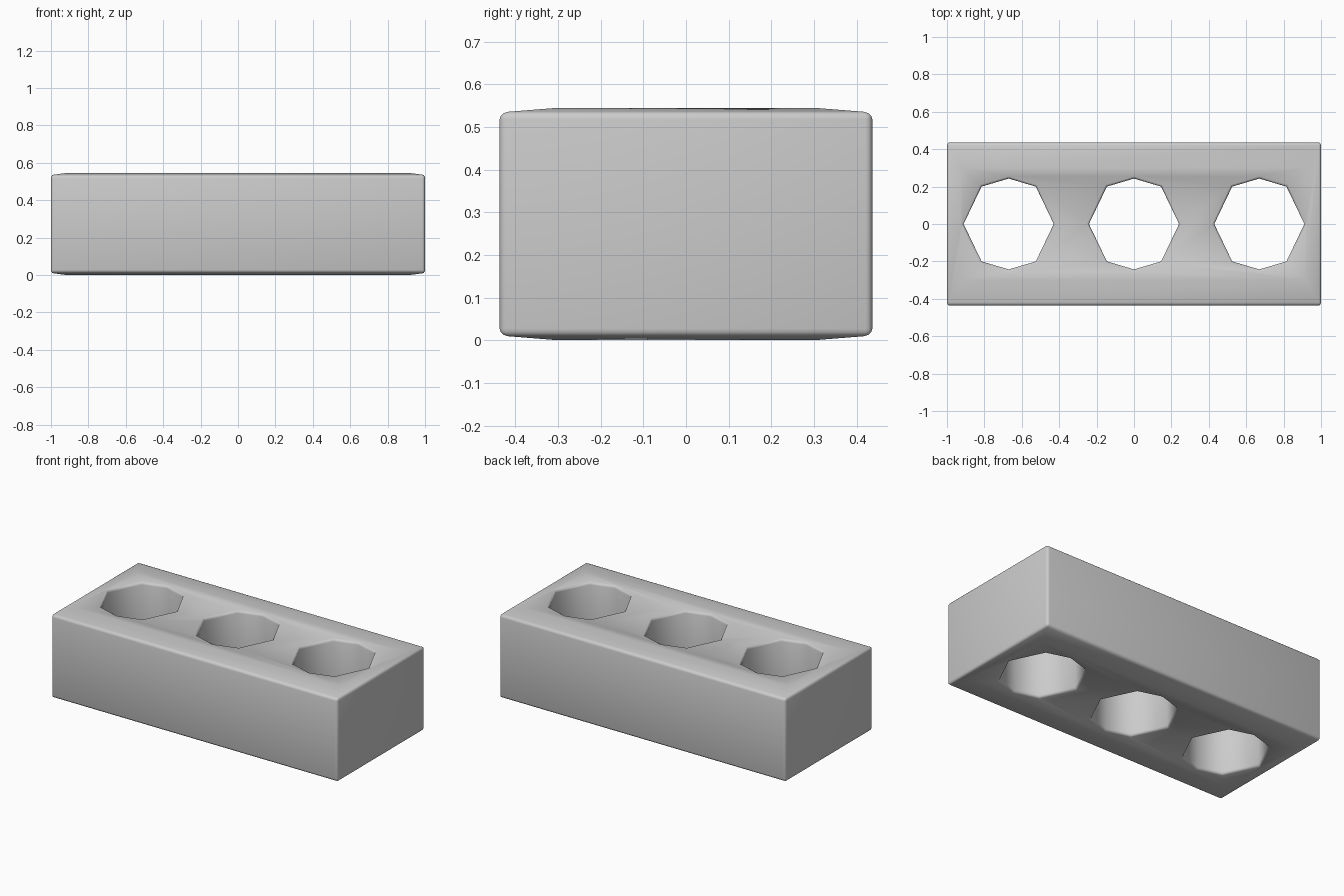
import bpy, bmesh
from math import radians

if "Cube" in bpy.data.objects:
    bpy.data.objects.remove(bpy.data.objects["Cube"])


def loft(name, rings):
    """Closed solid through a stack of equal-length point rings."""
    bm = bmesh.new()
    loops = [[bm.verts.new(p) for p in ring] for ring in rings]
    n = len(loops[0])
    for a, b in zip(loops, loops[1:]):
        for i in range(n):
            j = (i + 1) % n
            bm.faces.new((a[i], a[j], b[j], b[i]))
    bm.faces.new(loops[0][::-1])
    bm.faces.new(loops[-1])
    bmesh.ops.recalc_face_normals(bm, faces=bm.faces)
    me = bpy.data.meshes.new(name)
    bm.to_mesh(me)
    bm.free()
    ob = bpy.data.objects.new(name, me)
    bpy.context.collection.objects.link(ob)
    return ob


def rect(hx, hy, z):
    return [(-hx, -hy, z), (hx, -hy, z), (hx, hy, z), (-hx, hy, z)]


OCT = [(.241, 0), (.145, .2), (0, .243), (-.145, .2),
       (-.241, 0), (-.145, -.2), (0, -.243), (.145, -.2)]


def octagon(cx, s, z):
    return [(cx + x * s, y * s, z) for x, y in OCT]


H = 0.545

# brick body with slightly crowned top and bottom, rounded edges
brick = loft("brick", [rect(.92, .3, 0), rect(1, .437, .011),
                       rect(1, .437, H - .011), rect(.92, .3, H)])
bev = brick.modifiers.new("rounded_edges", 'BEVEL')
bev.width = .016
bev.segments = 3
bev.limit_method = 'ANGLE'
bev.angle_limit = radians(40)

# three through-holes with softened rims
for i, cx in enumerate((-.67, 0, .67)):
    cut = loft(f"hole_cutter_{i}", [
        octagon(cx, 1.08, -.01), octagon(cx, 1.05, 0), octagon(cx, 1.015, .005),
        octagon(cx, 1, .016), octagon(cx, 1, H - .016),
        octagon(cx, 1.015, H - .005), octagon(cx, 1.05, H), octagon(cx, 1.08, H + .01)])
    cut.hide_render = True
    cut.hide_set(True)
    mod = brick.modifiers.new(f"hole_{i}", 'BOOLEAN')
    mod.operation = 'DIFFERENCE'
    mod.solver = 'EXACT'
    mod.object = cut

# bake the modifiers, drop the cutters, then shade
bpy.context.view_layer.update()
dg = bpy.context.evaluated_depsgraph_get()
final = bpy.data.meshes.new_from_object(brick.evaluated_get(dg))
brick.modifiers.clear()
brick.data = final
for ob in [o for o in bpy.data.objects if o.name.startswith("hole_cutter")]:
    bpy.data.objects.remove(ob)
bpy.context.view_layer.objects.active = brick
brick.select_set(True)
bpy.ops.object.shade_smooth_by_angle(angle=radians(50))
